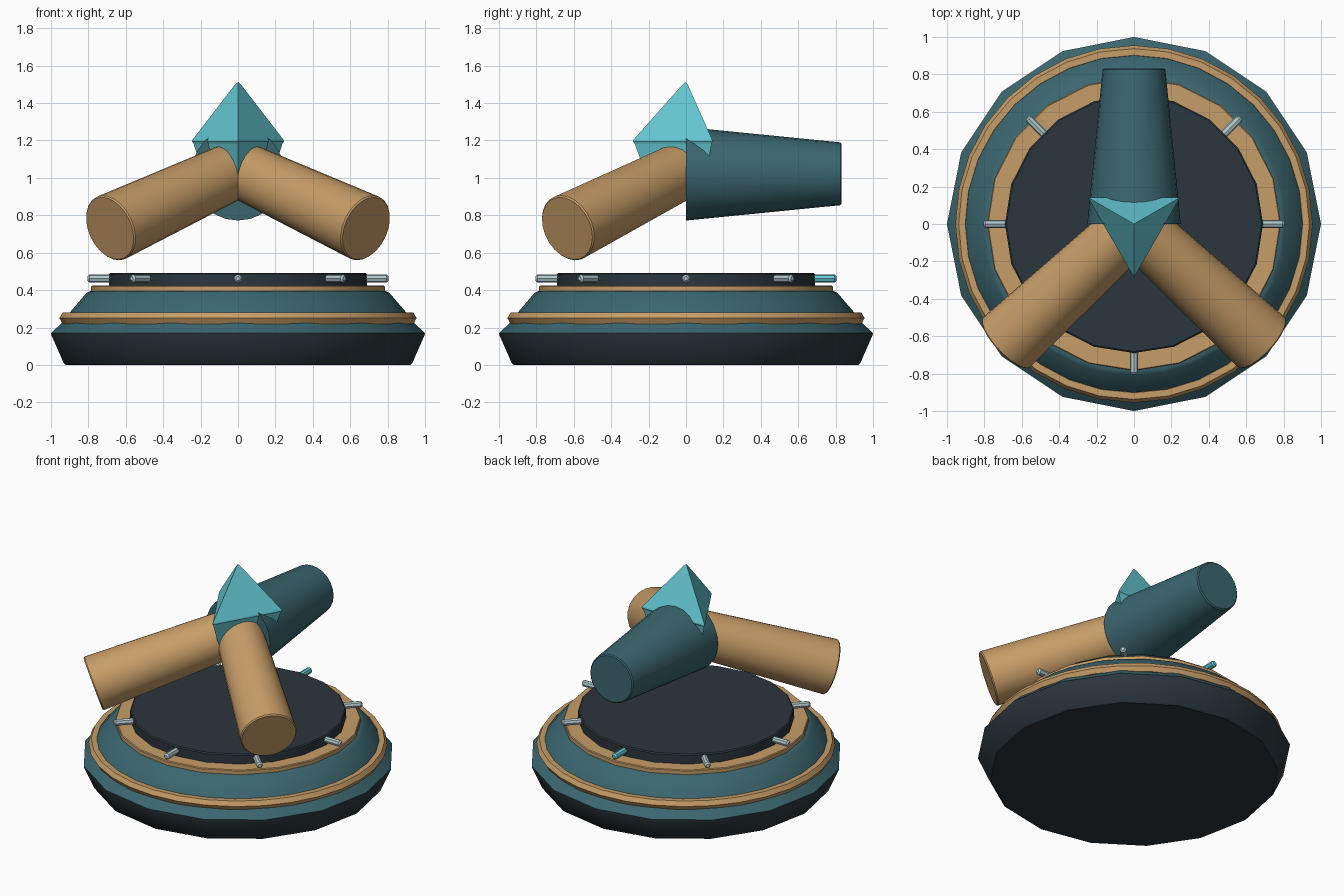
import bpy, bmesh, math
from mathutils import Vector

if "Cube" in bpy.data.objects:
    bpy.data.objects.remove(bpy.data.objects["Cube"])


def material(name, hex_code):
    """Flat colour from an sRGB hex code, stored as linear."""
    rgb = [int(hex_code[i:i + 2], 16) / 255 for i in (0, 2, 4)]
    lin = [c / 12.92 if c <= 0.04045 else ((c + 0.055) / 1.055) ** 2.4 for c in rgb]
    m = bpy.data.materials.new(name)
    m.diffuse_color = (*lin, 1)
    m.use_nodes = True
    m.node_tree.nodes["Principled BSDF"].inputs["Base Color"].default_value = m.diffuse_color
    return m


TEAL = material("teal", "3B666F")
TAN = material("tan", "C79D68")
DARK = material("charcoal", "2B363D")
CYAN = material("turquoise", "66CAD5")
GREY = material("pale_grey", "B0C8CC")


def finish(name, bm, mat, smooth=True):
    bmesh.ops.recalc_face_normals(bm, faces=bm.faces)
    me = bpy.data.meshes.new(name)
    bm.to_mesh(me)
    bm.free()
    me.materials.append(mat)
    ob = bpy.data.objects.new(name, me)
    bpy.context.collection.objects.link(ob)
    if smooth:
        bpy.ops.object.select_all(action='DESELECT')
        ob.select_set(True)
        bpy.context.view_layer.objects.active = ob
        bpy.ops.object.shade_smooth_by_angle(angle=math.radians(30))
    return ob


def lathe(name, profile, sides, mat, start=(0, 0, 0), axis=(0, 0, 1), turn=0.0, smooth=True):
    """Closed solid of (radius, distance) rings along an axis."""
    bm = bmesh.new()
    rot = Vector((0, 0, 1)).rotation_difference(Vector(axis).normalized())
    rings = []
    for r, d in profile:
        ring = []
        for i in range(sides):
            a = turn + math.tau * i / sides
            p = rot @ Vector((r * math.cos(a), r * math.sin(a), d))
            ring.append(bm.verts.new(p + Vector(start)))
        rings.append(ring)
    for lo, hi in zip(rings, rings[1:]):
        for i in range(sides):
            j = (i + 1) % sides
            bm.faces.new((lo[i], lo[j], hi[j], hi[i]))
    bm.faces.new(rings[0])
    bm.faces.new(rings[-1])
    return finish(name, bm, mat, smooth)


# Stepped base
lathe("base_foot", [(0.92, 0), (0.932, 0.01), (1.0, 0.165), (1.0, 0.17)], 16, DARK)
lathe("base_shoulder", [(1.0, 0.17), (0.925, 0.24)], 16, TEAL)
lathe("base_slope", [(0.925, 0.235), (0.90, 0.28), (0.81, 0.385), (0.79, 0.395)], 32, TEAL)
lathe("collar", [(0.78, 0.39), (0.785, 0.395), (0.785, 0.42), (0.78, 0.425)], 20, TAN)
lathe("top_disc", [(0.69, 0.42), (0.69, 0.485), (0.682, 0.492)], 20, DARK)

# Trim ring around the base: hexagonal tube
bm = bmesh.new()
tube = [[bm.verts.new(((0.92 + 0.035 * math.cos(b)) * math.cos(a),
                       (0.92 + 0.035 * math.cos(b)) * math.sin(a),
                       0.25 + 0.035 * math.sin(b)))
         for b in [math.tau * k / 6 for k in range(6)]]
        for a in [math.tau * i / 32 for i in range(32)]]
for i in range(32):
    for k in range(6):
        n, m = (i + 1) % 32, (k + 1) % 6
        bm.faces.new((tube[i][k], tube[n][k], tube[n][m], tube[i][m]))
finish("trim_ring", bm, TAN)

# Eight marker pegs, the rear one highlighted
for i in range(8):
    a = math.tau * i / 8
    out = Vector((math.cos(a), math.sin(a), 0))
    lathe("marker_peg_%d" % (i + 1),
          [(0.012, 0), (0.022, 0.01), (0.022, 0.14), (0.012, 0.15)], 8,
          CYAN if i == 2 else GREY, out * 0.655 + Vector((0, 0, 0.462)), out)

# Two front arms, widening outwards and sloping down
for side, label in ((-1, "left"), (1, "right")):
    hub = Vector((0, 0, 1.05))
    axis = Vector((side * 0.685, -0.635, 0.73)) - hub
    n = axis.length
    lathe("front_arm_" + label, [(0.152, 0), (0.183, n - 0.008), (0.176, n)],
          24, TAN, hub, axis)

# Rear tapered arm
lathe("rear_arm", [(0.25, 0), (0.168, 0.825), (0.16, 0.832)], 24, TEAL, (0, 0, 1.022), (0, 1, 0))

# Three-sided crystal on the hub
lathe("crystal", [(0.2, 0.98), (0.275, 1.185), (0.285, 1.195), (0.28, 1.205),
                  (0.022, 1.495), (0.006, 1.51)],
      3, CYAN, turn=-math.pi / 2, smooth=False)
